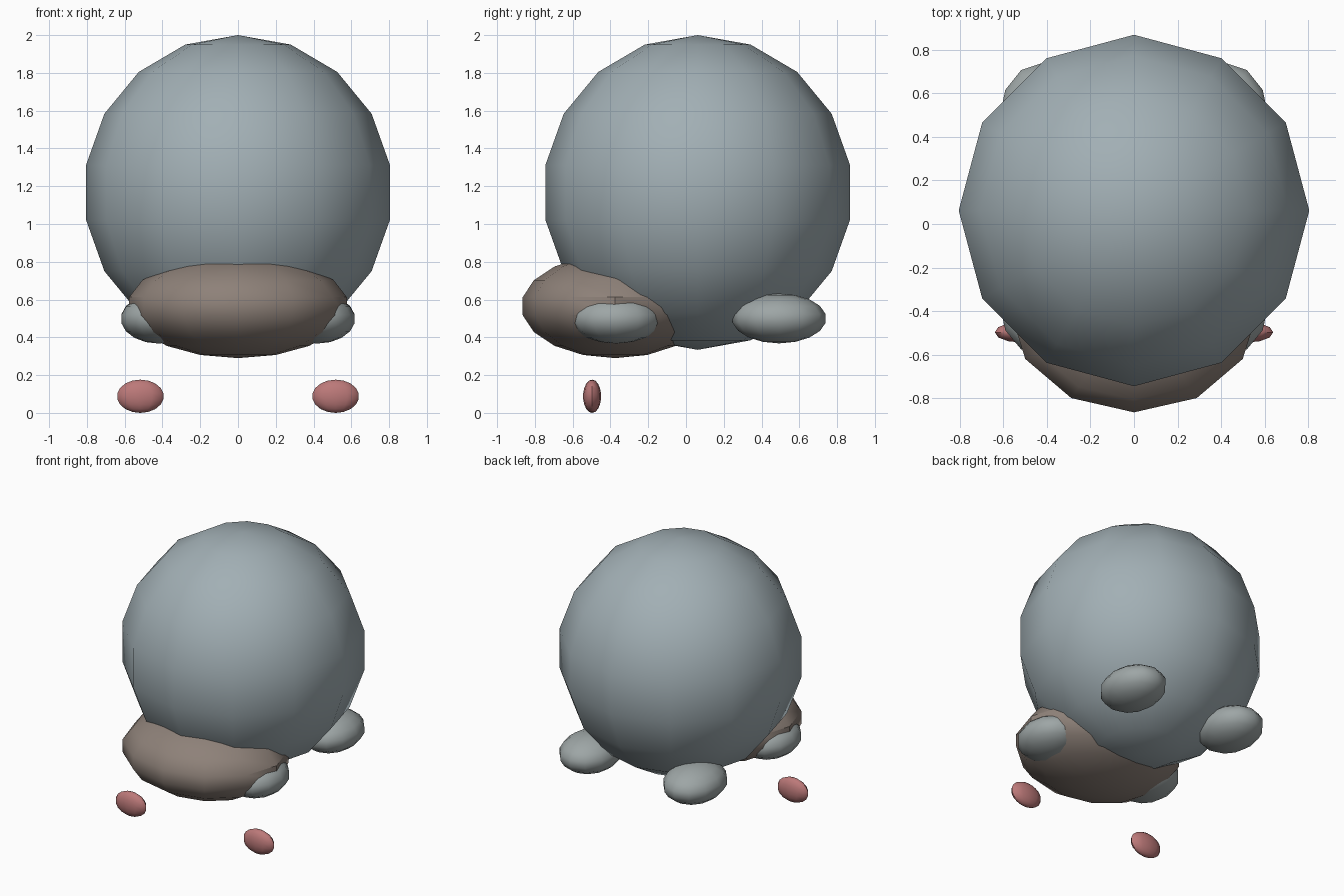
import bpy
import math

if "Cube" in bpy.data.objects:
    bpy.data.objects.remove(bpy.data.objects["Cube"])


def material(name, color):
    m = bpy.data.materials.new(name)
    m.diffuse_color = (*color, 1)
    m.use_nodes = True
    m.node_tree.nodes["Principled BSDF"].inputs["Base Color"].default_value = m.diffuse_color
    return m


blue_grey = material("blue_grey", (0.36, 0.43, 0.46))
brown = material("brown", (0.27, 0.22, 0.19))
foot_grey = material("foot_grey", (0.34, 0.38, 0.38))
pink = material("pink", (0.50, 0.19, 0.19))


def ellipsoid(name, center, radii, mat):
    bpy.ops.mesh.primitive_uv_sphere_add(segments=12, ring_count=9, radius=1, location=center)
    ob = bpy.context.object
    ob.name = name
    ob.scale = radii
    bpy.ops.object.transform_apply(location=False, rotation=False, scale=True)
    bpy.ops.object.shade_smooth_by_angle(angle=math.radians(35))
    ob.data.materials.append(mat)
    return ob


# Round body and the wide muzzle sunk into its lower front
ellipsoid("body", (0, 0.062, 1.167), (0.817, 0.819, 0.833), blue_grey)
ellipsoid("muzzle", (0, -0.375, 0.565), (0.585, 0.497, 0.275), brown)

# Paired feet and the small pink pads lying in front
for side, s in (("right", 1), ("left", -1)):
    ellipsoid(f"front_foot_{side}", (s * 0.42, -0.37, 0.497), (0.2, 0.24, 0.13), foot_grey)
    ellipsoid(f"rear_foot_{side}", (s * 0.42, 0.493, 0.5), (0.2, 0.25, 0.132), foot_grey)
    ellipsoid(f"pink_pad_{side}", (s * 0.517, -0.497, 0.088), (0.124, 0.048, 0.088), pink)
